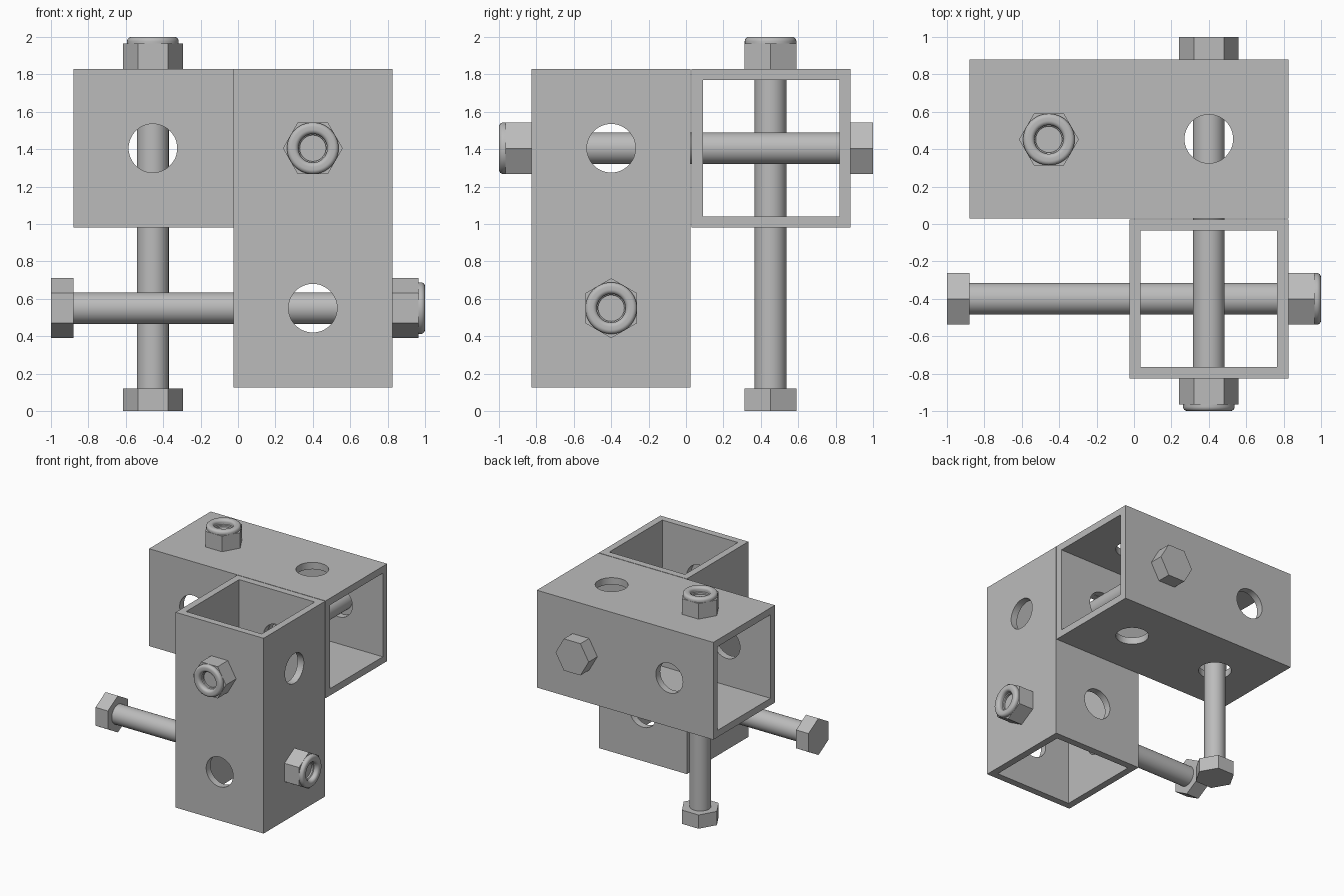
import bpy, bmesh, math
from mathutils import Matrix, Vector

if "Cube" in bpy.data.objects:
    bpy.data.objects.remove(bpy.data.objects["Cube"])

steel = bpy.data.materials.new("grey steel")
steel.use_nodes = True
GREY = (0.5, 0.5, 0.5, 1)
steel.diffuse_color = GREY
steel.node_tree.nodes["Principled BSDF"].inputs["Base Color"].default_value = GREY

AXES = {"x": Vector((1, 0, 0)), "y": Vector((0, 1, 0)), "z": Vector((0, 0, 1))}


def make(name, bm):
    bmesh.ops.recalc_face_normals(bm, faces=bm.faces)
    mesh = bpy.data.meshes.new(name)
    bm.to_mesh(mesh)
    bm.free()
    mesh.materials.append(steel)
    obj = bpy.data.objects.new(name, mesh)
    bpy.context.collection.objects.link(obj)
    return obj


def activate(obj):
    bpy.ops.object.select_all(action="DESELECT")
    obj.select_set(True)
    bpy.context.view_layer.objects.active = obj


def smooth(obj):
    activate(obj)
    bpy.ops.object.shade_smooth_by_angle(angle=math.radians(35))


def box(name, lo, hi):
    bm = bmesh.new()
    bmesh.ops.create_cube(bm, size=1)
    lo, hi = Vector(lo), Vector(hi)
    bmesh.ops.scale(bm, vec=hi - lo, verts=bm.verts)
    bmesh.ops.translate(bm, vec=(lo + hi) / 2, verts=bm.verts)
    return make(name, bm)


def cylinder(name, radius, z0, z1, sides):
    bm = bmesh.new()
    bmesh.ops.create_cone(bm, cap_ends=True, segments=sides, radius1=radius, radius2=radius,
                          depth=z1 - z0, matrix=Matrix.Translation((0, 0, (z0 + z1) / 2)))
    return make(name, bm)


def cut(obj, cutter):
    mod = obj.modifiers.new("cut", "BOOLEAN")
    mod.operation, mod.solver, mod.object = "DIFFERENCE", "EXACT", cutter
    activate(obj)
    bpy.ops.object.modifier_apply(modifier=mod.name)
    bpy.data.objects.remove(cutter)


def lathe(name, profile, sides=48):
    bm = bmesh.new()
    verts = [bm.verts.new((r, 0, z)) for r, z in profile]
    edges = [bm.edges.new(pair) for pair in zip(verts, verts[1:])]
    bmesh.ops.spin(bm, geom=verts + edges, cent=(0, 0, 0), axis=(0, 0, 1),
                   angle=math.tau, steps=sides)
    bmesh.ops.remove_doubles(bm, verts=bm.verts, dist=0.0001)
    return make(name, bm)


def tube(name, lo, hi, along, holes):
    """Square tube, open along one axis, drilled through both pairs of walls."""
    obj = box(name, lo, hi)
    inset = Vector((0.06, 0.06, 0.06)) - AXES[along] * 0.2
    cut(obj, box("bore", Vector(lo) + inset, Vector(hi) - inset))
    for centre in holes:
        for axis in "xyz".replace(along, ""):
            drill = cylinder("drill", 0.13, -0.7, 0.7, 48)
            turn = AXES["z"].rotation_difference(AXES[axis]).to_matrix().to_4x4()
            drill.data.transform(Matrix.Translation(centre) @ turn)
            cut(obj, drill)
    smooth(obj)


# Square tubes
tube("upright_tube", (-0.025, -0.825, 0.125), (0.825, 0.025, 1.83), "z",
     [(0.4, -0.4, 0.55), (0.4, -0.4, 1.405)])
tube("cross_tube", (-0.88, 0.03, 0.98), (0.825, 0.88, 1.83), "x",
     [(-0.455, 0.455, 1.405), (0.4, 0.455, 1.405)])

HEAD, SEAT, NUT_TOP, TOP = 0.12, 1.826, 1.966, 2.0


def bolt(name, matrix):
    """Bolt along local z from its head at 0 to its lock nut at 2."""
    head = cylinder(name + "_head", 0.16, 0, HEAD, 6)
    shank = cylinder(name + "_shank", 0.085, HEAD, TOP - 0.06, 48)
    nut = cylinder(name + "_nut", 0.16, SEAT, NUT_TOP, 6)
    cut(nut, cylinder("nut_bore", 0.085, SEAT - 0.1, TOP, 48))
    # Rounded locking collar with a lip narrower than the shank
    outer = [(0.115 + 0.023 * math.cos(a), TOP - 0.023 + 0.023 * math.sin(a))
             for a in (math.radians(15 * i) for i in range(7))]
    inner = [(0.1 - 0.023 * math.sin(a), TOP - 0.023 + 0.023 * math.cos(a))
             for a in (math.radians(15 * i) for i in range(7))]
    collar = lathe(name + "_collar", [(0.138, NUT_TOP)] + outer + inner
                   + [(0.077, TOP - 0.04), (0.07, TOP - 0.045), (0.07, TOP - 0.06)])
    for part in (head, shank, nut, collar):
        # Hexagon corners along local x
        if part in (head, nut):
            part.data.transform(Matrix.Rotation(math.radians(30), 4, "Z"))
        part.data.transform(matrix)
        smooth(part)


def frame(origin, side, direction):
    """Local x follows side, local z follows direction."""
    side, direction = Vector(side), Vector(direction)
    turn = Matrix((side, direction.cross(side), direction)).transposed().to_4x4()
    return Matrix.Translation(origin) @ turn


# Three bolts, one along each axis
bolt("vertical_bolt", frame((-0.455, 0.452, 0), (1, 0, 0), (0, 0, 1)))
bolt("sideways_bolt", frame((-1, -0.4, 0.55), (0, 0, 1), (1, 0, 0)))
bolt("lengthwise_bolt", frame((0.4, 1, 1.405), (1, 0, 0), (0, -1, 0)))
